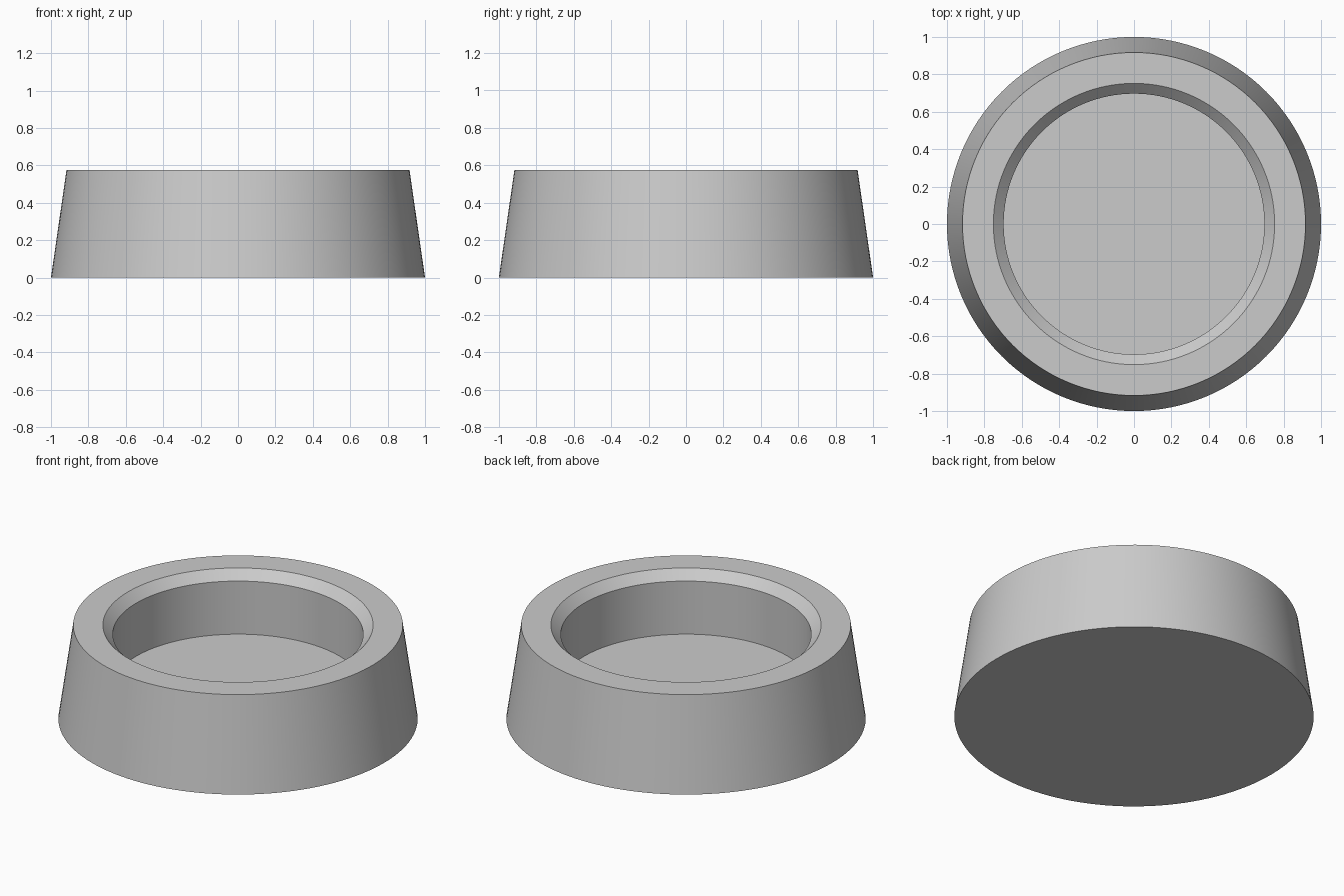
import bpy, bmesh, math

cube = bpy.data.objects.get("Cube")
if cube:
    bpy.data.objects.remove(cube, do_unlink=True)

SEGMENTS = 128
HEIGHT = 0.575
FLOOR = 0.194
CHAMFER = 0.055
BORE = 0.697

# Plain grey material
grey = bpy.data.materials.new("plain_grey")
grey.use_nodes = True
colour = (0.6, 0.6, 0.6, 1)
grey.diffuse_color = colour
grey.node_tree.nodes["Principled BSDF"].inputs["Base Color"].default_value = colour

# Half section as (radius, height): tapered wall, flat rim, chamfer, recess
profile = [(1, 0), (0.917, HEIGHT), (BORE + CHAMFER, HEIGHT),
           (BORE, HEIGHT - CHAMFER), (BORE, FLOOR)]

# Sweep the section into rings, then close the base and the recess floor
bm = bmesh.new()
rings = []
for radius, z in profile:
    rings.append([bm.verts.new((radius * math.cos(a), radius * math.sin(a), z))
                  for a in (math.tau * i / SEGMENTS for i in range(SEGMENTS))])
for low, high in zip(rings, rings[1:]):
    for i in range(SEGMENTS):
        j = (i + 1) % SEGMENTS
        bm.faces.new((low[i], low[j], high[j], high[i]))
bm.faces.new(rings[0][::-1])
bm.faces.new(rings[-1])
bmesh.ops.recalc_face_normals(bm, faces=bm.faces)

mesh = bpy.data.meshes.new("round_foot")
bm.to_mesh(mesh)
bm.free()
mesh.materials.append(grey)
foot = bpy.data.objects.new("round_foot", mesh)
bpy.context.collection.objects.link(foot)

# Smooth curved walls, sharp rims
bpy.ops.object.select_all(action="DESELECT")
foot.select_set(True)
bpy.context.view_layer.objects.active = foot
bpy.ops.object.shade_smooth_by_angle(angle=math.radians(30))
